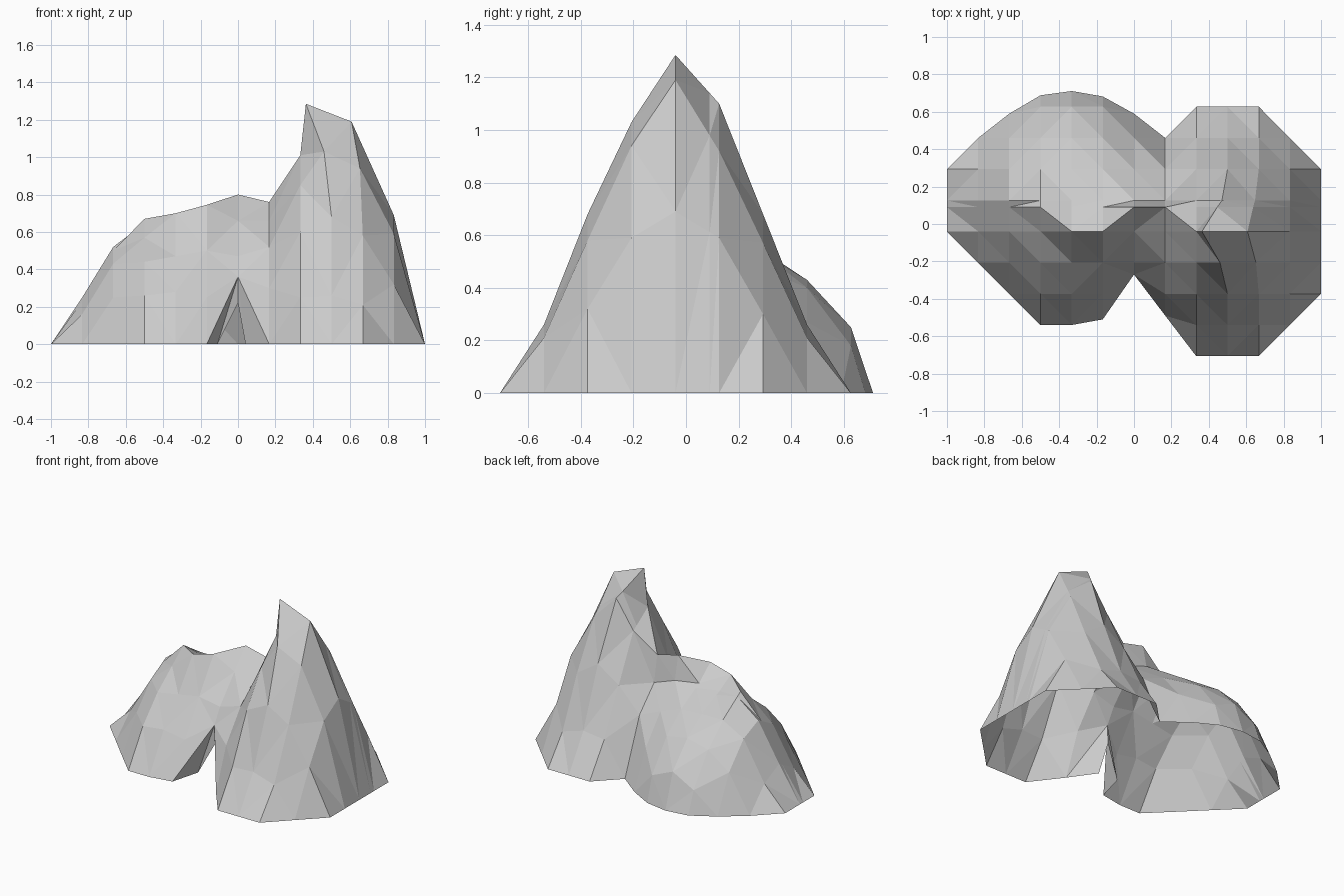
import bpy, bmesh

# Front-to-back rows shared by all slices of the rock
ROWS = [-.707, -.54, -.374, -.207, -.04, .09, .126, .293, .46, .627, .711]

# Slices through the low hill: x, then (y, z) outline from front to back
low_hill = [
    (-1.0, [(-.04, 0), (.293, 0)]),
    (-.833, [(-.207, 0), (-.04, .16), (.126, .25), (.293, .17), (.46, 0)]),
    (-.667, [(-.374, 0), (-.207, .25), (-.04, .43), (.126, .52), (.293, .45), (.46, .27), (.59, 0)]),
    (-.5, [(-.54, 0), (-.374, .26), (-.207, .44), (.09, .67), (.293, .54), (.46, .39), (.627, .16), (.688, 0)]),
    (-.333, [(-.54, 0), (-.374, .28), (-.207, .47), (-.04, .70), (.09, .63), (.293, .54), (.46, .43),
             (.627, .25), (.711, 0)]),
    (-.167, [(-.51, 0), (-.374, .25), (-.207, .5), (-.04, .745), (.09, .64), (.293, .53), (.46, .4),
             (.627, .18), (.682, 0)]),
    (0, [(-.27, .36), (-.207, .47), (-.04, .66), (.09, .8), (.126, .63), (.293, .47), (.46, .27), (.59, 0)]),
]
# Slices through the tall peak
peak = [
    (.167, [(-.49, 0), (-.374, .3), (-.207, .52), (-.04, .66), (.09, .76), (.126, .57), (.293, .4), (.46, 0)]),
    (.333, [(-.707, 0), (-.54, .25), (-.374, .6), (-.207, .85), (-.04, 1.01), (.126, .9), (.293, .57),
            (.46, .24), (.627, 0)]),
    (.5, [(-.707, 0), (-.54, .26), (-.374, .68), (-.207, 1.03), (-.04, 1.285), (.126, 1.1), (.293, .68),
          (.46, .26), (.627, 0)]),
    (.667, [(-.707, 0), (-.54, .21), (-.374, .58), (-.207, .94), (-.04, 1.19), (.126, .92), (.293, .57),
            (.46, .21), (.627, 0)]),
    (.833, [(-.54, 0), (-.374, .32), (-.207, .59), (-.04, .69), (.126, .59), (.293, .3), (.46, 0)]),
    (1.0, [(-.374, 0), (.293, 0)]),
]
# Sideways lean of the points around the summit
LEAN = {(.5, -.207): -.04, (.5, -.04): -.137, (.5, .09): -.055, (.5, .126): -.03,
        (.667, -.207): -.015, (.667, -.04): -.06, (.667, .09): -.03, (.667, .126): -.02}


def sample(x, outline, row):
    """Point on a slice at a given row, held at the slice's ends."""
    y = min(max(row, outline[0][0]), outline[-1][0])
    for (y0, z0), (y1, z1) in zip(outline, outline[1:]):
        if y0 <= y <= y1:
            z = z0 + (z1 - z0) * (y - y0) / (y1 - y0)
            break
    return (x + LEAN.get((x, row), 0), y, z)


bm = bmesh.new()
verts = {}


def add_face(points):
    """Add a face, sharing vertices and skipping collapsed corners."""
    corners = []
    for p in points:
        key = tuple(round(c, 4) for c in p)
        if key not in verts:
            verts[key] = bm.verts.new(key)
        if verts[key] not in corners:
            corners.append(verts[key])
    if len(corners) > 2 and not bm.faces.get(corners):
        bm.faces.new(corners)


# Skin between neighbouring slices
slices = [[sample(x, o, r) for r in ROWS] for x, o in low_hill + peak]
for a, b in zip(slices, slices[1:]):
    for j in range(len(ROWS) - 1):
        add_face([a[j], b[j], b[j + 1], a[j + 1]])

# Walls of the cleft at the front, open below
top, lip = (0, -.27, .36), (0, -.265, .22)
add_face([(-.167, -.51, 0), (-.11, -.3, 0), top])
add_face([(-.11, -.3, 0), lip, top])
add_face([top, lip, (.04, -.31, 0)])
add_face([top, (.04, -.31, 0), (.167, -.49, 0)])

bmesh.ops.triangulate(bm, faces=bm.faces[:], quad_method='BEAUTY')
for v in [v for v in bm.verts if not v.link_faces]:
    bm.verts.remove(v)
mesh = bpy.data.meshes.new("rock_outcrop")
bm.to_mesh(mesh)
bm.free()
rock = bpy.data.objects.new("rock_outcrop", mesh)
bpy.context.collection.objects.link(rock)
